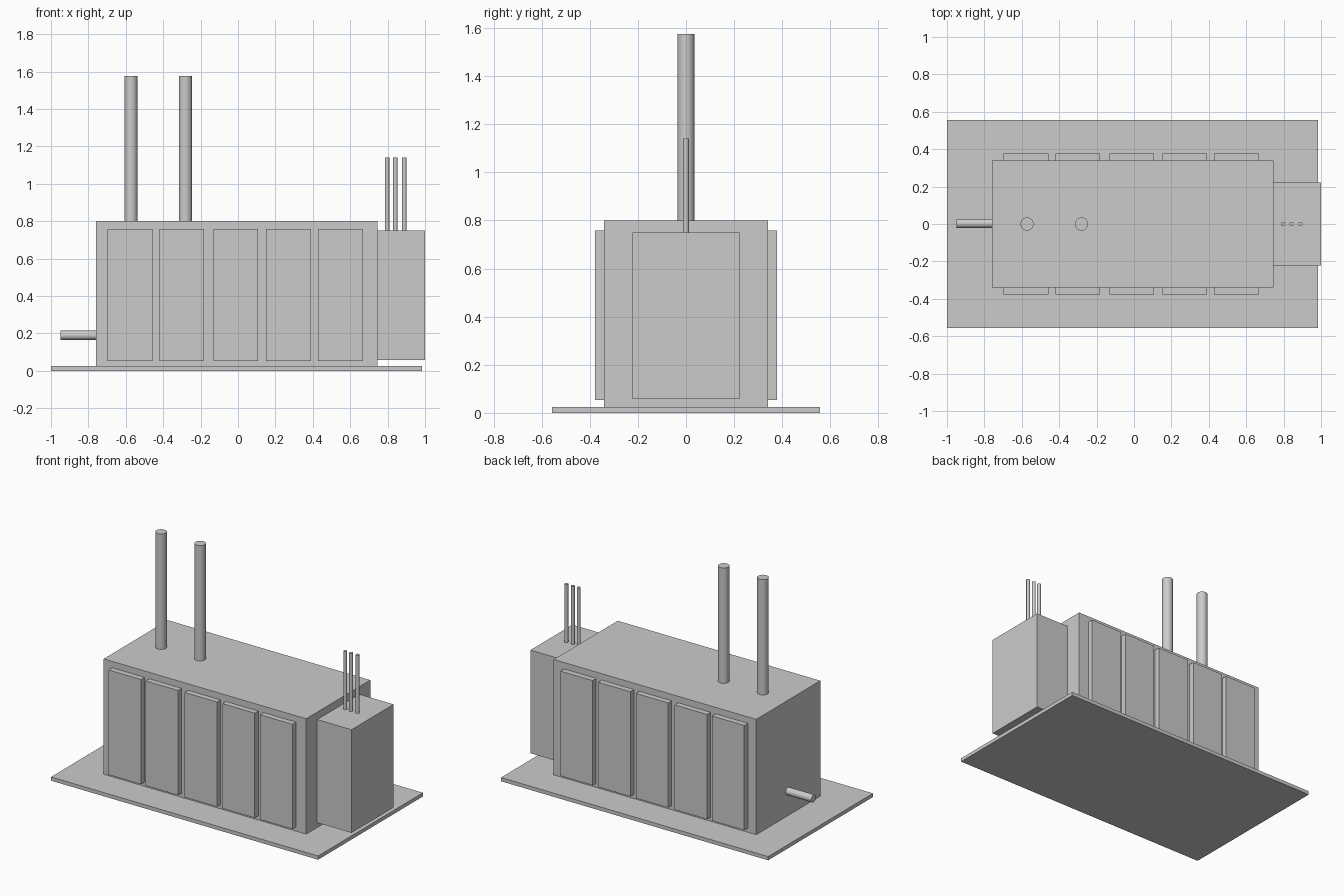
import bpy, math

if "Cube" in bpy.data.objects:
    bpy.data.objects.remove(bpy.data.objects["Cube"])


def box(name, x0, x1, y0, y1, z0, z1):
    bpy.ops.mesh.primitive_cube_add(size=1)
    ob = bpy.context.object
    ob.name = name
    for v in ob.data.vertices:
        v.co = (x1 if v.co.x > 0 else x0,
                y1 if v.co.y > 0 else y0,
                z1 if v.co.z > 0 else z0)
    return ob


def rod(name, radius, length, centre, rotation=(0, 0, 0), sides=32):
    bpy.ops.mesh.primitive_cylinder_add(vertices=sides, radius=radius, depth=length,
                                        location=centre, rotation=rotation)
    ob = bpy.context.object
    ob.name = name
    bpy.ops.object.shade_smooth_by_angle(angle=math.radians(40))
    return ob


# Base plate, main tank and end cabinet
box("base_plate", -1.0, 0.985, -0.556, 0.556, 0.0, 0.025)
box("main_tank", -0.76, 0.745, -0.34, 0.34, 0.025, 0.8)
box("end_cabinet", 0.745, 1.0, -0.223, 0.223, 0.057, 0.75)

# Radiator panels, mirrored to both long sides
for i, x in enumerate((-0.577, -0.301, -0.012, 0.269, 0.549)):
    panel = box(f"radiator_panel_{i + 1}", x - 0.12, x + 0.12, -0.378, -0.34, 0.053, 0.757)
    mirror = panel.modifiers.new("mirror", 'MIRROR')
    mirror.use_axis = (False, True, False)

# Tall posts on the tank roof
for i, x in enumerate((-0.572, -0.281)):
    rod(f"tall_post_{i + 1}", 0.035, 0.775, (x, 0, 0.8 + 0.775 / 2))

# Thin rods on the cabinet roof
for i, x in enumerate((0.797, 0.841, 0.889)):
    rod(f"thin_rod_{i + 1}", 0.012, 0.39, (x, 0, 0.75 + 0.195), sides=16)

# Drain pipe on the left end
rod("drain_pipe", 0.025, 0.19, (-0.855, 0.003, 0.19), (0, math.pi / 2, 0))
